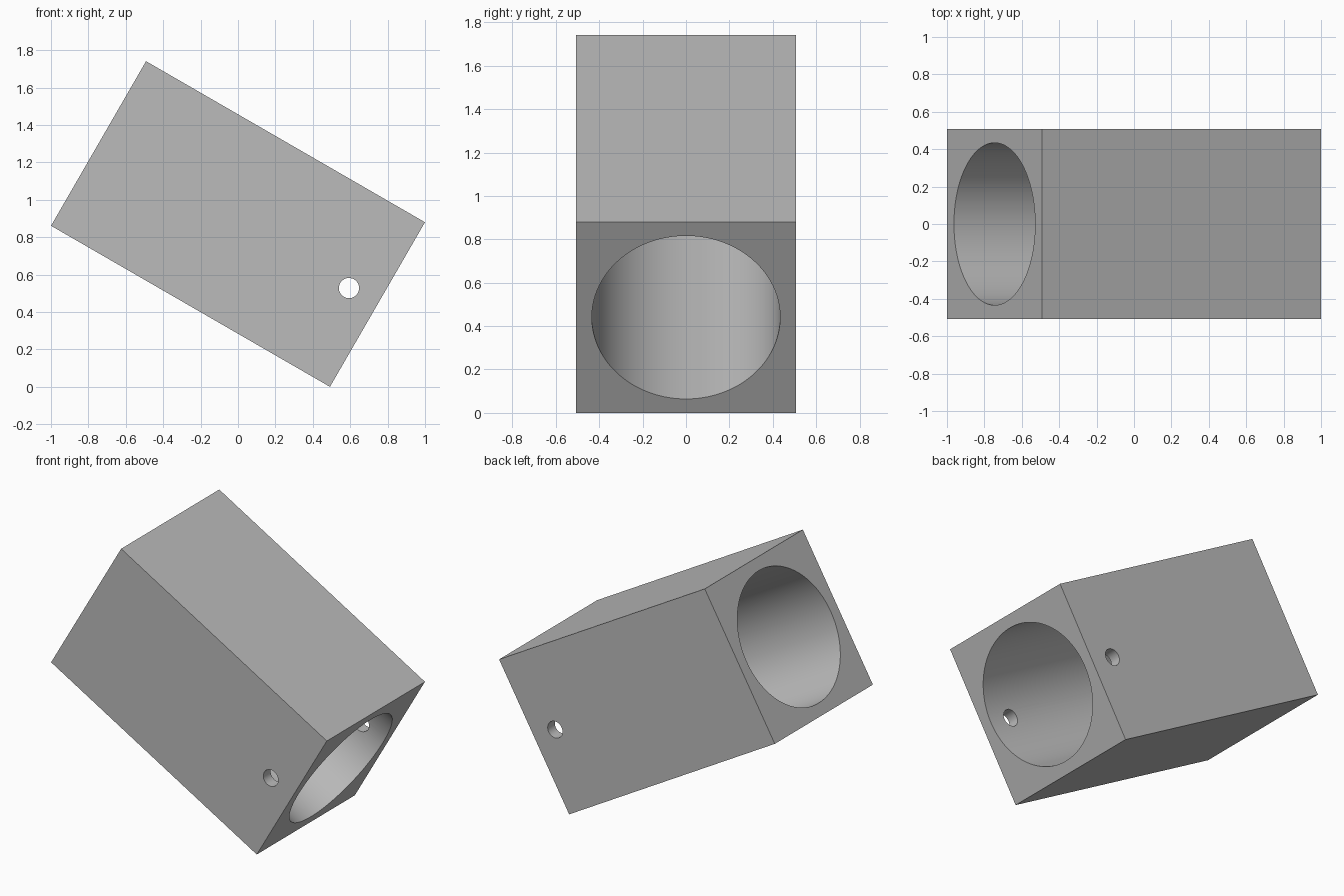
import bpy
from math import radians, pi
from mathutils import Matrix

cube = bpy.data.objects.get("Cube")
if cube:
    bpy.data.objects.remove(cube, do_unlink=True)

LENGTH, WIDTH = 1.722, 1.016
BORE_RADIUS, PIN_RADIUS = 0.434, 0.054
PIN_OFFSET = 0.685

grey = bpy.data.materials.new("plain grey")
grey.use_nodes = True
colour = (0.5, 0.5, 0.5, 1)
grey.diffuse_color = colour
grey.node_tree.nodes["Principled BSDF"].inputs["Base Color"].default_value = colour

# Square block, long axis along x
bpy.ops.mesh.primitive_cube_add(size=1)
block = bpy.context.object
block.name = "bored_block"
block.data.transform(Matrix.Diagonal((LENGTH, WIDTH, WIDTH, 1)))
block.data.materials.append(grey)


def drill(name, radius, sides, location, rotation):
    """Cut a round through hole in the block."""
    bpy.ops.mesh.primitive_cylinder_add(vertices=sides, radius=radius, depth=3,
                                        location=location, rotation=rotation)
    cutter = bpy.context.object
    cutter.name = name
    cutter.hide_render = True
    cutter.data.materials.append(grey)
    cut = block.modifiers.new(name, "BOOLEAN")
    cut.operation = "DIFFERENCE"
    cut.solver = "EXACT"
    cut.object = cutter
    bpy.context.view_layer.objects.active = block
    bpy.ops.object.modifier_apply(modifier=cut.name)
    bpy.data.objects.remove(cutter, do_unlink=True)


# Main bore end to end, then the cross pin hole through both side walls
drill("main_bore", BORE_RADIUS, 128, (0, 0, 0), (0, pi / 2, 0))
drill("pin_hole", PIN_RADIUS, 48, (PIN_OFFSET, 0, 0), (pi / 2, 0, 0))

# Smooth bores, crisp edges
bpy.ops.object.select_all(action="DESELECT")
block.select_set(True)
bpy.context.view_layer.objects.active = block
bpy.ops.object.shade_smooth_by_angle(angle=radians(30))

# Tilt the block so that it rests on its lower right edge
block.data.transform(Matrix.Rotation(radians(30), 4, "Y"))
lowest = min(v.co.z for v in block.data.vertices)
block.data.transform(Matrix.Translation((0, 0, -lowest)))
